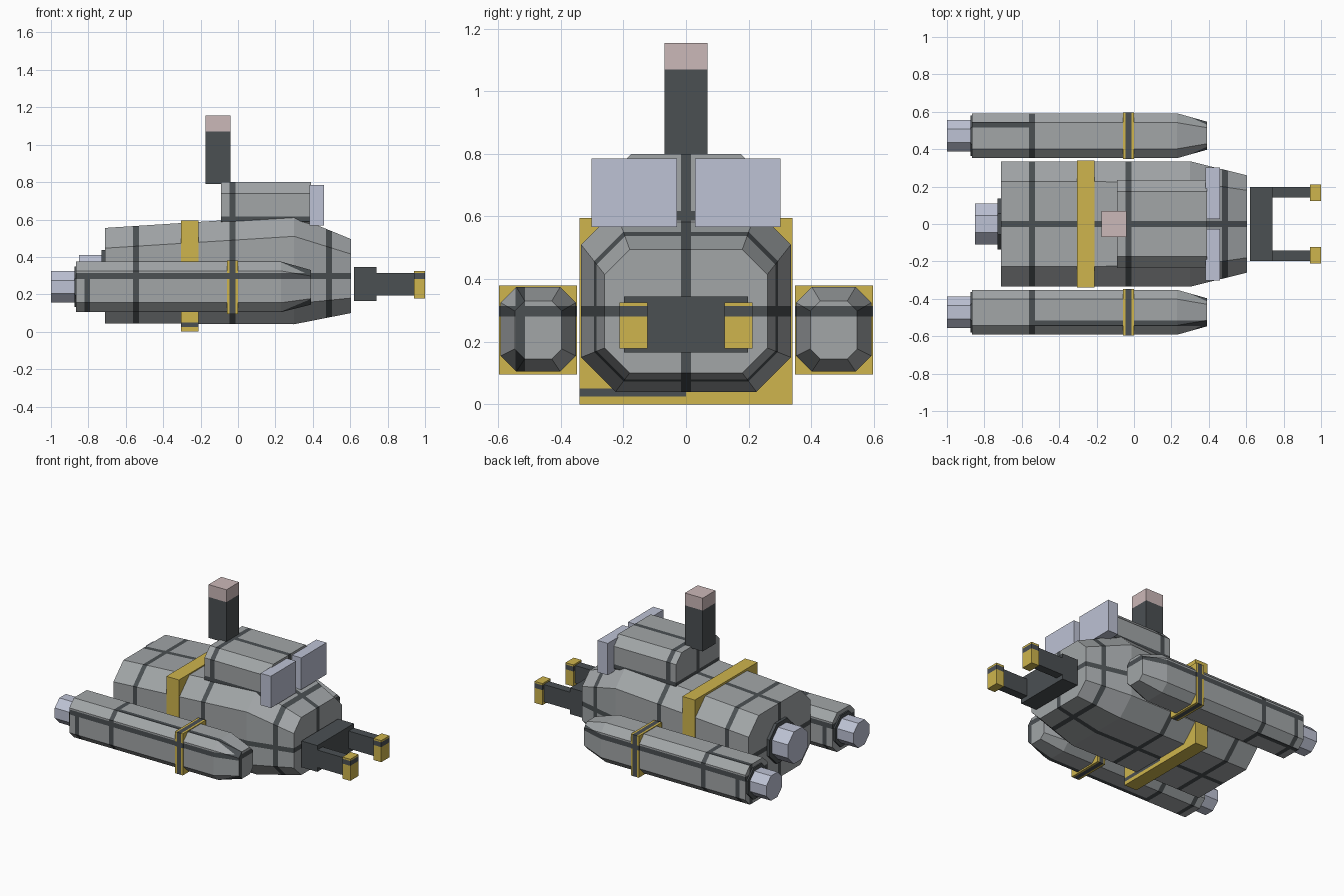
import bpy, bmesh
from mathutils import Vector

if "Cube" in bpy.data.objects:
    bpy.data.objects.remove(bpy.data.objects["Cube"])


def material(name, rgb):
    m = bpy.data.materials.new(name)
    m.diffuse_color = (*rgb, 1)
    m.use_nodes = True
    m.node_tree.nodes["Principled BSDF"].inputs["Base Color"].default_value = m.diffuse_color
    return m


GREY = material("hull grey", (0.36, 0.38, 0.39))
DARK = material("dark panel grey", (0.07, 0.08, 0.086))
YELLOW = material("yellow", (0.62, 0.46, 0.075))
PALE = material("pale blue grey", (0.51, 0.54, 0.66))
PINK = material("pale pink", (0.60, 0.48, 0.48))
ANY = (-9, 9)


def finish(bm, name, mat, stripes=()):
    """Cut dark stripe regions (x, y, z ranges) into the mesh and make an object."""
    for box in stripes:
        for axis, span in enumerate(box):
            for v in span:
                if abs(v) < 9:
                    co, no = Vector((0, 0, 0)), Vector((0, 0, 0))
                    co[axis], no[axis] = v, 1
                    geom = bm.verts[:] + bm.edges[:] + bm.faces[:]
                    bmesh.ops.bisect_plane(bm, geom=geom, plane_co=co, plane_no=no, dist=1e-5)
    for f in bm.faces:
        c = f.calc_center_median()
        f.material_index = int(any(all(b[i][0] < c[i] < b[i][1] for i in range(3)) for b in stripes))
    bmesh.ops.recalc_face_normals(bm, faces=bm.faces[:])
    me = bpy.data.meshes.new(name)
    bm.to_mesh(me)
    bm.free()
    me.materials.append(mat)
    if stripes:
        me.materials.append(DARK)
    ob = bpy.data.objects.new(name, me)
    bpy.context.collection.objects.link(ob)
    return ob


def loft(name, sections, mat, y=0, stripes=()):
    """Chamfered body along x; each section is (x, half width, z low, z high, chamfer)."""
    bm = bmesh.new()
    rings = []
    for x, w, a, b, c in sections:
        pts = [(w, a + c), (w, b - c), (w - c, b), (c - w, b),
               (-w, b - c), (-w, a + c), (c - w, a), (w - c, a)]
        rings.append([bm.verts.new((x, y + p, z)) for p, z in pts])
    for r, s in zip(rings, rings[1:]):
        for i in range(8):
            j = (i + 1) % 8
            bm.faces.new((r[i], r[j], s[j], s[i]))
    bm.faces.new(rings[0])
    bm.faces.new(rings[-1])
    return finish(bm, name, mat, stripes)


def box(name, xs, ys, zs, mat, stripes=()):
    bm = bmesh.new()
    bmesh.ops.create_cube(bm, size=1)
    for v in bm.verts:
        v.co = [s[0] if c < 0 else s[1] for c, s in zip(v.co, (xs, ys, zs))]
    return finish(bm, name, mat, stripes)


def engine(name, x0, x1, x2, r, collar, y, z):
    """Octagonal nozzle with a dark collar."""
    loft(name + "_nozzle", [(x, r, z - r, z + r, r * 0.586) for x in (x0, x1)], PALE, y)
    loft(name + "_collar", [(x, collar, z - collar, z + collar, collar * 0.586) for x in (x1, x2)], DARK, y)


# Panel line positions shared by the body parts
X_REAR = ((-0.562, -0.530), ANY, ANY)
X_MID = ((-0.046, -0.014), ANY, ANY)
X_NOSE = ((0.470, 0.502), ANY, ANY)
Y_MID = (ANY, (-0.016, 0.016), ANY)
Z_MID = (ANY, ANY, (0.281, 0.314))

# Main hull
loft("hull", [(-0.71, 0.335, 0.045, 0.555, 0.108), (0.30, 0.335, 0.04, 0.62, 0.11),
              (0.605, 0.26, 0.10, 0.495, 0.08)], GREY,
     stripes=[X_REAR, X_MID, X_NOSE, Y_MID, Z_MID])
box("hull_band", (-0.305, -0.21), (-0.34, 0.34), (0, 0.595), YELLOW,
    [(ANY, (-9, 0), (0.025, 0.05))])
engine("main_engine", -0.85, -0.73, -0.70, 0.11, 0.137, 0, 0.30)

# Cabin on top with front panels and mast
loft("cabin", [(x, 0.235, 0.53, 0.80, 0.06) for x in (-0.09, 0.39)], GREY,
     stripes=[X_MID, Y_MID, (ANY, ANY, (0.587, 0.617))])
box("mast", (-0.175, -0.04), (-0.069, 0.069), (0.79, 1.07), DARK)
box("mast_cap", (-0.175, -0.04), (-0.069, 0.069), (1.07, 1.155), PINK)

# Nose grabber base
box("grabber_base", (0.62, 0.74), (-0.198, 0.198), (0.165, 0.345), DARK)

for s, side in ((1, "left"), (-1, "right")):
    def span(a, b):
        return tuple(sorted((s * a, s * b)))

    box(side + "_front_panel", (0.382, 0.46), span(0.028, 0.302), (0.567, 0.785), PALE)
    box(side + "_grabber_arm", (0.73, 0.94), span(0.142, 0.198), (0.195, 0.315), DARK)
    box(side + "_grabber_tip", (0.94, 1.0), span(0.123, 0.212), (0.178, 0.326), YELLOW, [Z_MID])

    # Side pod with its strap and engine
    y = s * 0.472
    seam = ((-9, -0.546) if s > 0 else (-0.546, 9), span(0.515, 0.545), ANY)
    loft(side + "_pod", [(-0.865, 0.12, 0.105, 0.375, 0.05), (0.23, 0.12, 0.105, 0.375, 0.05),
                         (0.39, 0.075, 0.145, 0.33, 0.032)], GREY, y,
         [X_REAR, X_MID, Z_MID, ((-0.82, -0.79), ANY, (-9, 0.281)), seam])
    box(side + "_pod_strap", (-0.06, 0.0), span(0.348, 0.597), (0.095, 0.38), YELLOW, [X_MID, Z_MID])
    engine(side + "_pod_engine", -1.0, -0.875, -0.86, 0.085, 0.108, y, 0.24)
